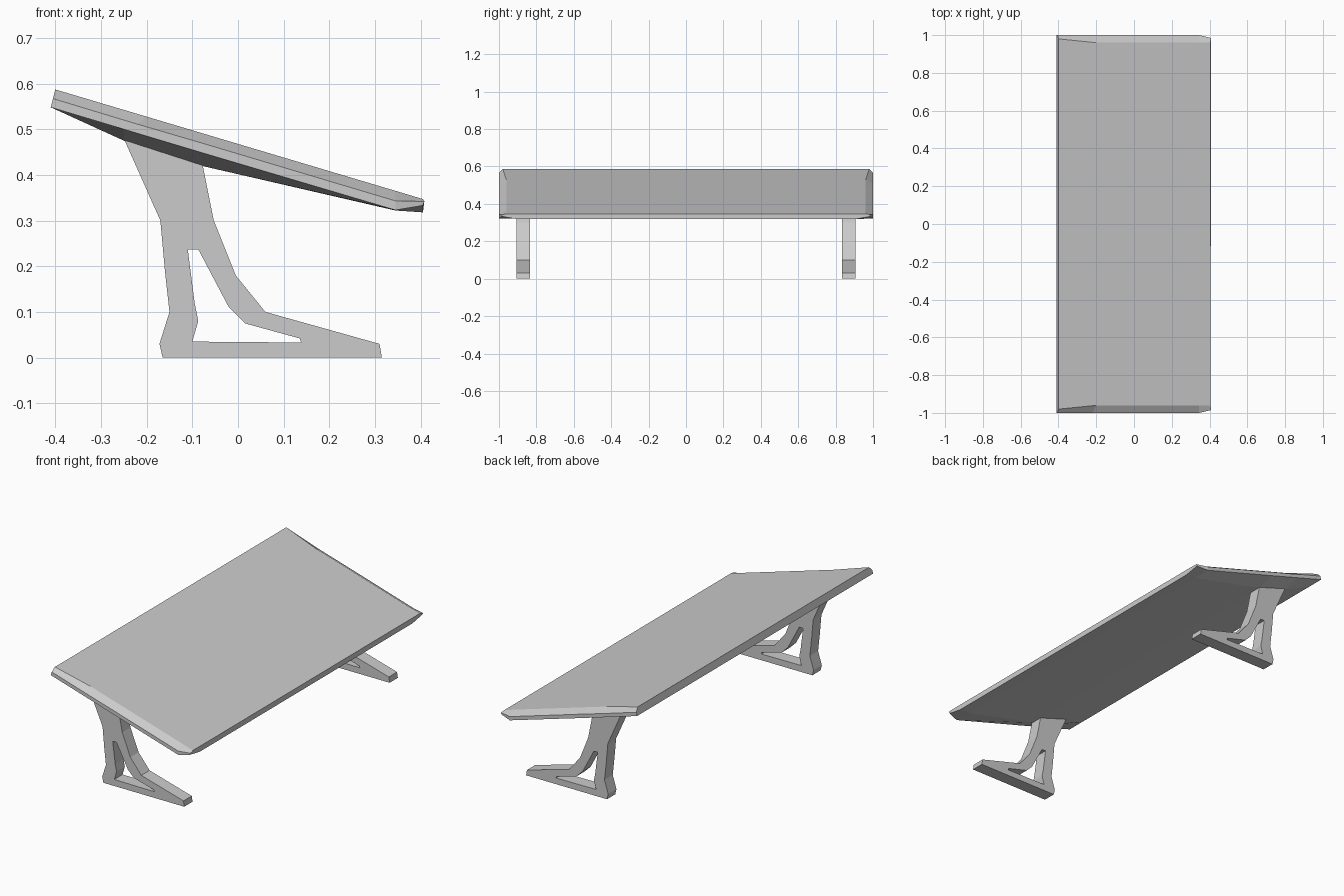
import bpy, bmesh, math

if "Cube" in bpy.data.objects:
    bpy.data.objects.remove(bpy.data.objects["Cube"])

# Tilted top: lofted along x, each station is (top, side upper, side lower, underside) as (x, y, z)
stations = [
    [(-.400, .980, .587), (-.405, 1, .567), (-.410, 1, .548), (-.410, .90, .548)],
    [(-.200, .960, .5275), (-.220, 1, .511), (-.250, 1, .500), (-.250, .90, .475)],
    [(-.080, .960, .4917), (-.080, 1, .470), (-.080, 1, .449), (-.080, .90, .420)],
    [(.345, .960, .365), (.345, 1, .343), (.345, 1, .323), (.345, .90, .322)],
    [(.405, .960, .347), (.408, .985, .342), (.405, .985, .333), (.405, .90, .318)],
]
bm = bmesh.new()
rings = []
for half in stations:
    loop = half + [(x, -y, z) for x, y, z in reversed(half)]
    rings.append([bm.verts.new(p) for p in loop])
for a, b in zip(rings, rings[1:]):
    for i in range(8):
        j = (i + 1) % 8
        bm.faces.new((a[i], a[j], b[j], b[i]))
bm.faces.new(rings[0])
bm.faces.new(rings[-1])
bmesh.ops.recalc_face_normals(bm, faces=bm.faces)
mesh = bpy.data.meshes.new("table_top")
bm.to_mesh(mesh)
bm.free()
bpy.context.collection.objects.link(bpy.data.objects.new("table_top", mesh))

# Leg profile in x, z with a cut-out
outline = [(-.165, 0), (.315, 0), (.31, .03), (.06, .10), (-.005, .18), (-.053, .30),
           (-.077, .42), (-.079, .43), (-.254, .485), (-.248, .475), (-.17, .30),
           (-.16, .19), (-.15, .10), (-.172, .03)]
cutout = [(-.11, .237), (-.087, .237), (-.02, .11), (.015, .075), (.135, .042),
          (.138, .033), (-.10, .035), (-.087, .08), (-.095, .12)]


def make_leg(name, y):
    curve = bpy.data.curves.new(name, 'CURVE')
    curve.dimensions = '2D'
    curve.fill_mode = 'BOTH'
    curve.extrude = 0.035
    for pts in (outline, cutout):
        s = curve.splines.new('POLY')
        s.points.add(len(pts) - 1)
        for p, (x, z) in zip(s.points, pts):
            p.co = (x, z, 0, 1)
        s.use_cyclic_u = True
    ob = bpy.data.objects.new(name, curve)
    bpy.context.collection.objects.link(ob)
    ob.location.y = y
    ob.rotation_euler.x = math.pi / 2
    bpy.ops.object.select_all(action='DESELECT')
    ob.select_set(True)
    bpy.context.view_layer.objects.active = ob
    bpy.ops.object.convert(target='MESH')
    bpy.ops.object.shade_flat()


make_leg("left_leg", -0.87)
make_leg("right_leg", 0.87)
